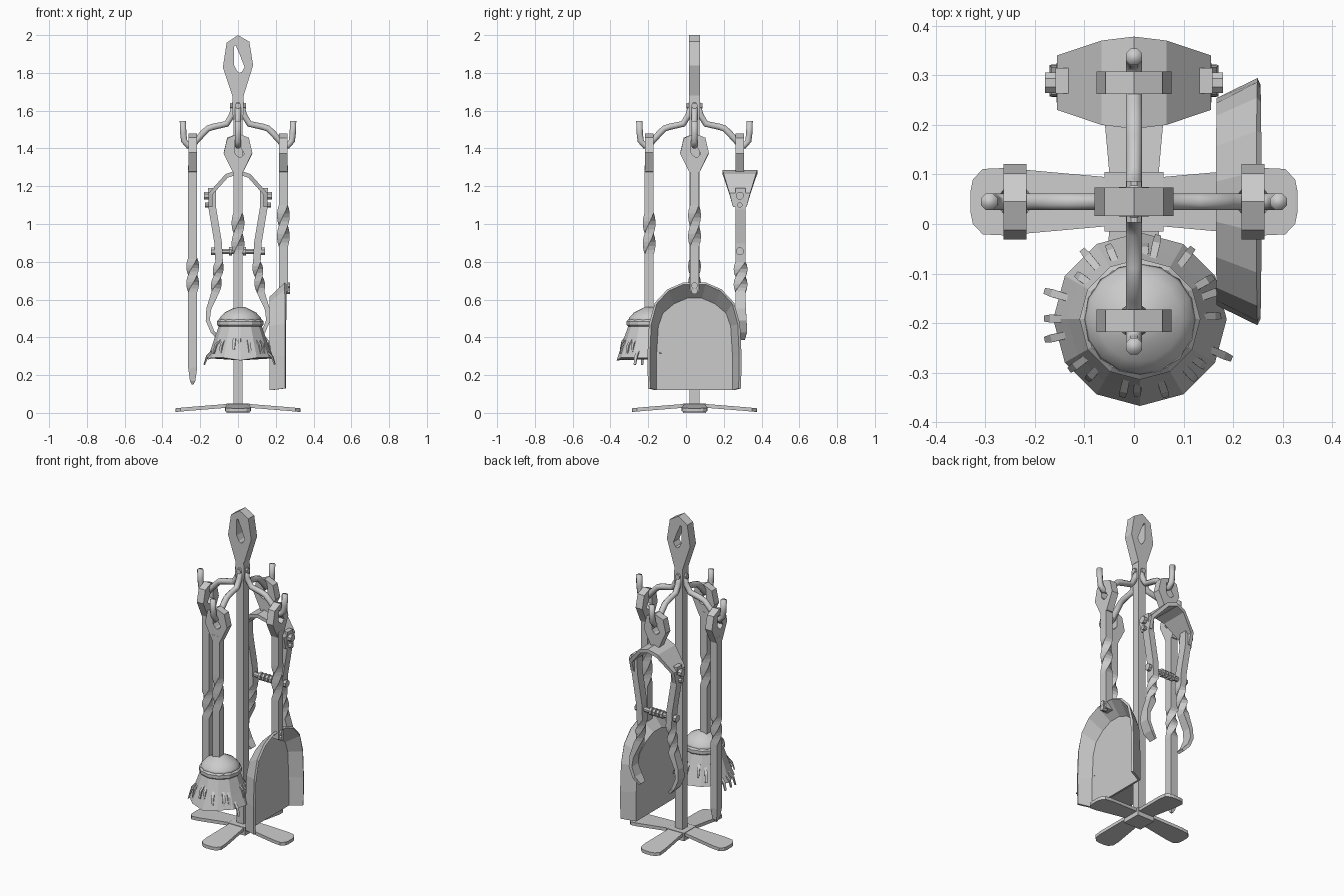
import bpy, bmesh, math, random
from mathutils import Vector, Matrix

if "Cube" in bpy.data.objects:
    bpy.data.objects.remove(bpy.data.objects["Cube"])

random.seed(4)
iron = bpy.data.materials.new("iron_grey")
iron.diffuse_color = (0.6, 0.6, 0.6, 1)
iron.use_nodes = True
iron.node_tree.nodes["Principled BSDF"].inputs["Base Color"].default_value = iron.diffuse_color
CY = 0.045   # y of the post
R = 0.24     # distance from the post to each hanging tool


def finish(name, bm, matrix=None, smooth=False):
    bmesh.ops.recalc_face_normals(bm, faces=bm.faces[:])
    if matrix is not None:
        bm.transform(matrix)
    me = bpy.data.meshes.new(name)
    bm.to_mesh(me)
    bm.free()
    me.materials.append(iron)
    for p in me.polygons:
        p.use_smooth = smooth
    ob = bpy.data.objects.new(name, me)
    bpy.context.collection.objects.link(ob)
    return ob


def loft(name, rings, matrix=None, smooth=False, closed=True):
    """Skin a list of equal-length rings."""
    bm = bmesh.new()
    vs = [[bm.verts.new(p) for p in ring] for ring in rings]
    n = len(vs[0])
    for a, b in zip(vs, vs[1:]):
        for i in range(n if closed else n - 1):
            j = (i + 1) % n
            bm.faces.new((a[i], a[j], b[j], b[i]))
    if closed:
        bm.faces.new(vs[0][::-1])
        bm.faces.new(vs[-1])
    return finish(name, bm, matrix, smooth)


def sweep(name, pts, sizes, axis, sides=4, twists=None, matrix=None, smooth=False):
    """Sweep a section along a planar path; sizes = half extents (along axis, across)."""
    pts = [Vector(p) for p in pts]
    axis = Vector(axis)
    rings = []
    for i, p in enumerate(pts):
        t = (pts[min(i + 1, len(pts) - 1)] - pts[max(i - 1, 0)]).normalized()
        across = t.cross(axis).normalized()
        a, b = sizes[i] if isinstance(sizes, list) else sizes
        k = math.sqrt(2) if sides == 4 else 1
        w = twists[i] if twists else 0
        angs = [math.tau * (s + 0.5) / sides + w for s in range(sides)]
        rings.append([p + axis * a * k * math.cos(g) + across * b * k * math.sin(g) for g in angs])
    return loft(name, rings, matrix, smooth)


def twisted_shaft(name, x, y, top, bottom, t_hi, t_lo, h=0.024, tip=None):
    """Square bar with one twisted stretch and an optional pointed tip."""
    zs, tw = [top], [0]
    for i in range(11):
        zs.append(t_hi + (t_lo - t_hi) * i / 10)
        tw.append(math.pi * i / 10)
    zs.append(bottom)
    tw.append(math.pi)
    sizes = [(h, h)] * len(zs)
    if tip:
        zs += [tip + 0.02, tip]
        tw += [math.pi] * 2
        sizes += [(h * 0.7, h * 0.6), (h * 0.25, h * 0.2)]
    return sweep(name, [(x, y, z) for z in zs], sizes, (0, 1, 0), 4, tw)


def loop_handle(name, matrix, half):
    """Flat eyelet with a slanted hole; local z runs from 0 to 0.34."""
    outer = [(-.03, .02), (-.08, .17), (-.06, .30), (0, .34), (.06, .305), (.08, .18), (.03, .02), (0, 0)]
    inner = [(-.005, .15), (-.02, .18), (-.02, .28), (-.012, .285), (.012, .23), (.035, .17), (.02, .145), (.008, .14)]
    bm = bmesh.new()
    rows = [[bm.verts.new((x, y, z)) for x, z in o]
            for o, y in ((outer, -half), (outer, half), (inner, half), (inner, -half))]
    for r in range(4):
        a, b = rows[r], rows[(r + 1) % 4]
        for i in range(8):
            j = (i + 1) % 8
            bm.faces.new((a[i], a[j], b[j], b[i]))
    return finish(name, bm, matrix)


def around(k):
    return Matrix.Translation((0, CY, 0)) @ Matrix.Rotation(k * math.pi / 2, 4, 'Z')


def bolt(name, p, axis, r=0.018, length=0.02):
    p, d = Vector(p), Vector(axis)
    side = Vector((0, 0, 1)) if abs(d.z) < 0.5 else Vector((1, 0, 0))
    return sweep(name, [p - d * length, p + d * length], (r, r), side, 8)


# Stand: four feet, hub, post, top eyelet
leg = [(0, .05, .05), (.06, .05, .047), (.26, .068, .031), (.305, .066, .027), (.325, .045, .025), (.33, .02, .024)]
for k in range(4):
    loft("base_foot", [[(r, -w, z - .02), (r, w, z - .02), (r, w, z), (r, -w, z)] for r, w, z in leg], around(k))
sweep("base_hub", [(0, CY, 0), (0, CY, .05)], (.06, .06), (0, 1, 0))
sweep("post", [(0, CY, .03), (0, CY, 1.55), (0, CY, 1.60), (0, CY, 1.71)],
      [(.026, .025), (.026, .025), (.03, .03), (.029, .028)], (0, 1, 0))
loop_handle("post_eyelet", Matrix.Translation((0, CY, 1.66)), 0.029)

# Hooks and the eyelets hanging on them
hook = [(.015, 1.64), (.03, 1.58), (.06, 1.53), (.13, 1.515), (.16, 1.505), (.19, 1.475),
        (.235, 1.425), (.265, 1.415), (.285, 1.44), (.29, 1.48), (.292, 1.545)]
for k in range(4):
    sweep("hook", [(r, 0, z) for r, z in hook], (.018, .018), (0, 1, 0), 8, None, around(k), True)
    m = around(k) @ Matrix.Translation((R, 0, 1.265)) @ Matrix.Rotation(math.pi / 2, 4, 'Z') @ Matrix.Diagonal((.95, 1, .63, 1))
    loop_handle("tool_eyelet", m, 0.023)
    bolt("hook_rivet", around(k) @ Vector((.03, 0, 1.625)), around(k).to_3x3() @ Vector((1, 0, 0)), .016, .012)

# Poker, shovel and brush shafts
twisted_shaft("poker", -R, CY, 1.31, .24, .82, .64, tip=.15)
twisted_shaft("shovel_shaft", R, CY, 1.31, .64, 1.10, .88)
twisted_shaft("brush_shaft", 0, CY - R, 1.31, .54, 1.06, .84)

# Shovel: flat back panel with flared rim, open at the bottom
rim = [(.24, .13), (.243, .30), (.235, .47), (.205, .58), (.14, .65), (.06, .685)]
pan = [(.205, .12), (.205, .30), (.195, .46), (.17, .53), (.11, .58), (.04, .61)]


def mirrored(o, x):
    return [(x, CY - y, z) for y, z in o] + [(x, CY + y, z) for y, z in reversed(o)]


rim_row, pan_row = mirrored(rim, .252), mirrored(pan, .172)
tray = loft("shovel_tray", [rim_row, pan_row], closed=False)
bm = bmesh.new()
bm.from_mesh(tray.data)
bm.verts.ensure_lookup_table()
n = len(rim_row)
for i in range(n // 2 - 1):
    bm.faces.new([bm.verts[n + q] for q in (i, i + 1, n - 2 - i, n - 1 - i)])
bmesh.ops.recalc_face_normals(bm, faces=bm.faces[:])
bm.to_mesh(tray.data)
bm.free()
sol = tray.modifiers.new("sheet", 'SOLIDIFY')
sol.thickness, sol.offset = 0.014, 0
for z in (.645, .675):
    bolt("shovel_rivet", (.26, CY, z), (1, 0, 0), .017, .015)

# Brush: dome, collar, flared skirt, loose bristles
BX, BY = 0.012, CY - R + 0.003


def disc(r, z, n, jitter=0.0):
    return [(BX + r * math.cos(math.tau * i / n), BY + r * math.sin(math.tau * i / n),
             z + random.uniform(-jitter, jitter)) for i in range(n)]


loft("brush_dome", [disc(r, z, 16) for r, z in ((.115, .485), (.108, .505), (.085, .53), (.05, .548), (.025, .56))], smooth=True)
loft("brush_collar", [disc(r, z, 12) for r, z in ((.112, .455), (.122, .465), (.122, .485), (.112, .495))])
loft("brush_skirt", [disc(.112, .465, 12), disc(.145, .37, 12), disc(.175, .285, 12, .008)])
for i in range(20):
    a = math.tau * i / 20 + random.uniform(-.12, .12)
    u, v = Vector((math.cos(a), math.sin(a), 0)), Vector((-math.sin(a), math.cos(a), 0))
    c = Vector((BX, BY, 0))
    z = random.choice((.41, .39, .33))
    r = .112 + (.465 - z) * .35
    out = random.uniform(.02, .045)
    path = [c + u * (r - .01) + Vector((0, 0, z)), c + u * (r + out * .6) + Vector((0, 0, z - .03)),
            c + u * (r + out) + Vector((0, 0, z - .075))]
    sweep("bristle", path, [(.007, .004), (.008, .004), (.006, .003)], v)

# Tongs: arched yoke, two arms, crossbar
TY = CY + R
arch = [(-.145, 1.09, .036), (-.145, 1.16, .055), (-.06, 1.255, .085), (0, 1.275, .093),
        (.06, 1.255, .085), (.145, 1.16, .055), (.145, 1.09, .036)]
yoke = loft("tongs_yoke", [[(x, TY - w, z), (x, TY + w, z)] for x, z, w in arch], closed=False)
sol = yoke.modifiers.new("sheet", 'SOLIDIFY')
sol.thickness, sol.offset = 0.022, 0
for s in (-1, 1):
    arm = [(.138, 1.19), (.135, 1.08), (.105, .90), (.10, .80)]
    arm += [(.10 + .02 * i / 8, .80 - .16 * i / 8) for i in range(1, 9)]
    arm += [(.155, .55), (.16, .49), (.135, .43), (.10, .39)]
    tw = [0] * 4 + [math.pi * i / 8 for i in range(1, 9)] + [math.pi] * 4
    sizes = [(.026, .02)] * 12 + [(.028, .013), (.032, .011), (.034, .010), (.022, .008)]
    sweep("tongs_arm", [(s * x, TY + .004, z) for x, z in arm], sizes, (0, 1, 0), 4, tw)
    bolt("tongs_bolt", (s * .155, TY, 1.15), (1, 0, 0), .022, .025)
    bolt("tongs_bolt_small", (s * .15, TY, 1.10), (1, 0, 0), .014, .025)
    bolt("crossbar_end", (s * .13, TY, .855), (1, 0, 0), .022, .012)
sweep("tongs_crossbar", [(-.13, TY, .855), (.13, TY, .855)], (.015, .015), (0, 1, 0), 8)
for x in (-.04, -.015, .01, .035):
    bolt("crossbar_coil", (x, TY, .855), (1, 0, 0), .024, .008)
